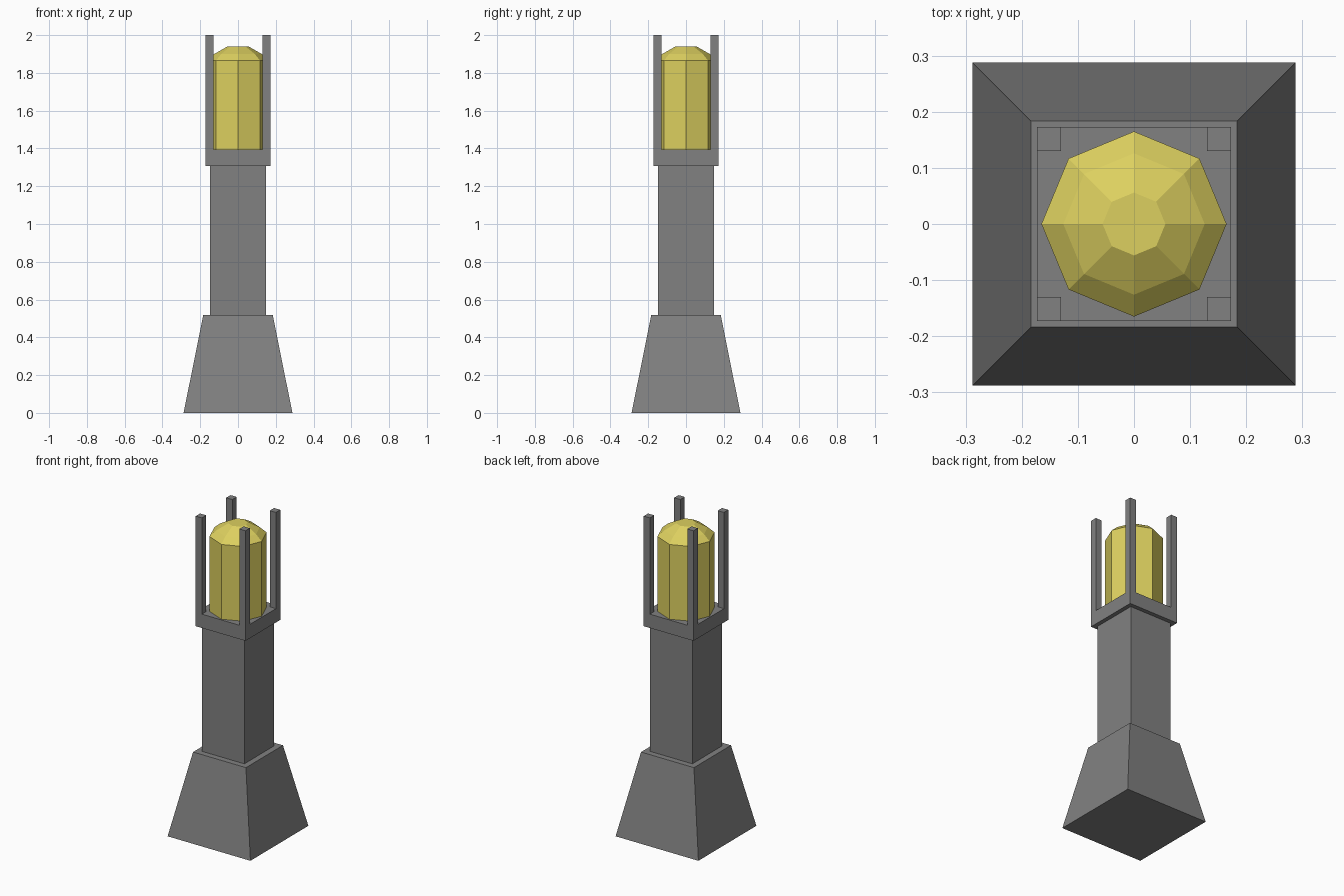
import bpy, bmesh, math

if "Cube" in bpy.data.objects:
    bpy.data.objects.remove(bpy.data.objects["Cube"])


def material(name, rgb):
    m = bpy.data.materials.new(name)
    m.diffuse_color = (*rgb, 1)
    m.use_nodes = True
    m.node_tree.nodes["Principled BSDF"].inputs["Base Color"].default_value = m.diffuse_color
    return m


GREY = material("stone_grey", (0.22, 0.22, 0.22))
YELLOW = material("lamp_yellow", (0.72, 0.63, 0.115))


def lathe(name, sides, rings, mat, turn=0.0, centre=(0, 0)):
    """Closed solid from (corner radius, z) rings with flat caps."""
    bm = bmesh.new()
    loops = []
    for r, z in rings:
        loops.append([bm.verts.new((
            centre[0] + r * math.cos(turn + i * math.tau / sides),
            centre[1] + r * math.sin(turn + i * math.tau / sides), z))
            for i in range(sides)])
    for a, b in zip(loops, loops[1:]):
        for i in range(sides):
            j = (i + 1) % sides
            bm.faces.new((a[i], a[j], b[j], b[i]))
    bm.faces.new(loops[0][::-1])
    bm.faces.new(loops[-1])
    mesh = bpy.data.meshes.new(name)
    bm.to_mesh(mesh)
    bm.free()
    mesh.materials.append(mat)
    obj = bpy.data.objects.new(name, mesh)
    bpy.context.collection.objects.link(obj)
    return obj


def square(name, bottom, z0, top, z1, centre=(0, 0)):
    """Square block given by half widths at its bottom and top."""
    k = math.sqrt(2)
    return lathe(name, 4, [(bottom * k, z0), (top * k, z1)], GREY,
                 math.pi / 4, centre)


# Tapered foot, shaft and lamp tray
square("tapered_base", 0.288, 0, 0.184, 0.518)
square("shaft", 0.147, 0.518, 0.147, 1.308)
square("lamp_tray", 0.173, 1.308, 0.173, 1.395)

# Four corner posts
for sx in (-1, 1):
    for sy in (-1, 1):
        square("corner_post", 0.0215, 1.395, 0.0215, 2.0,
               (sx * 0.1515, sy * 0.1515))

# Eight-sided lamp with a faceted dome
lathe("lamp", 8, [(0.165, 1.395), (0.165, 1.865), (0.126, 1.9),
                  (0.056, 1.94)], YELLOW)
